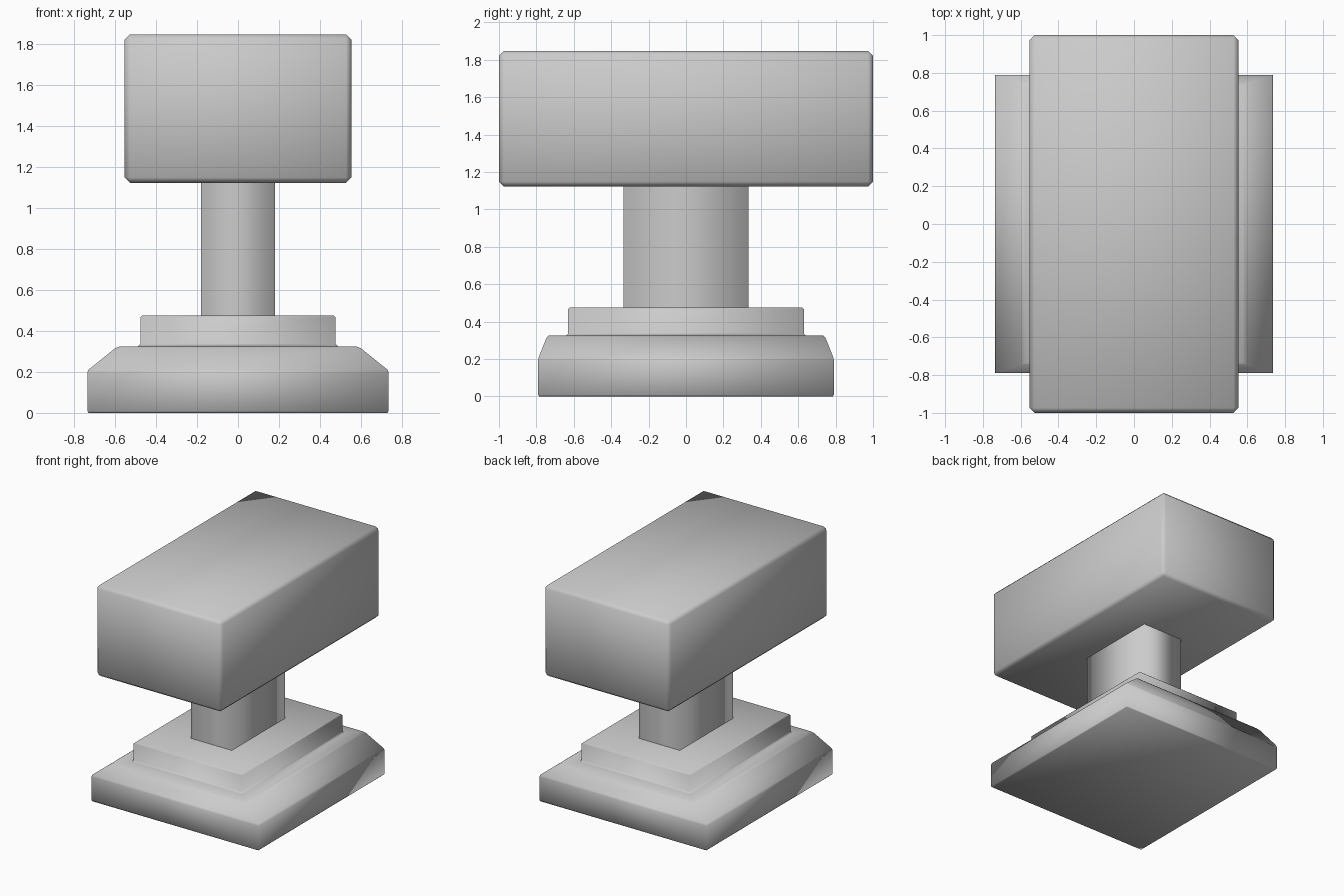
import bpy
import bmesh

if "Cube" in bpy.data.objects:
    bpy.data.objects.remove(bpy.data.objects["Cube"])


def finish(name, bm, bevel=0.0):
    bmesh.ops.recalc_face_normals(bm, faces=bm.faces)
    mesh = bpy.data.meshes.new(name)
    bm.to_mesh(mesh)
    bm.free()
    mesh.shade_smooth()
    obj = bpy.data.objects.new(name, mesh)
    bpy.context.collection.objects.link(obj)
    if bevel:
        mod = obj.modifiers.new("Bevel", 'BEVEL')
        mod.width = bevel
        mod.segments = 1
    return obj


def loft(name, rings, bevel=0.0, caps=True):
    """Stack of centred rectangles given as (half x, half y, z)."""
    bm = bmesh.new()
    loops = [[bm.verts.new((sx * x, sy * y, z))
              for sx, sy in ((-1, -1), (1, -1), (1, 1), (-1, 1))]
             for x, y, z in rings]
    for low, high in zip(loops, loops[1:]):
        for i in range(4):
            j = (i + 1) % 4
            bm.faces.new((low[i], low[j], high[j], high[i]))
    if caps:
        bm.faces.new(loops[0][::-1])
        bm.faces.new(loops[-1])
    return finish(name, bm, bevel)


# Stepped plinth: slab, sloped shoulder and raised step
loft("base", [
    (0.728, 0.785, 0.0), (0.735, 0.79, 0.008),
    (0.735, 0.79, 0.195), (0.73, 0.787, 0.21),
    (0.60, 0.745, 0.315), (0.575, 0.735, 0.325),
    (0.487, 0.64, 0.325), (0.475, 0.63, 0.337),
    (0.475, 0.63, 0.467), (0.467, 0.622, 0.475),
])

# Rectangular handle, open where it meets the base and head
loft("handle", [(0.18, 0.335, 0.475), (0.18, 0.335, 1.125)], caps=False)

# Heavy block head with chamfered edges
loft("head", [(0.553, 1.0, 1.122), (0.553, 1.0, 1.846)], bevel=0.026)
